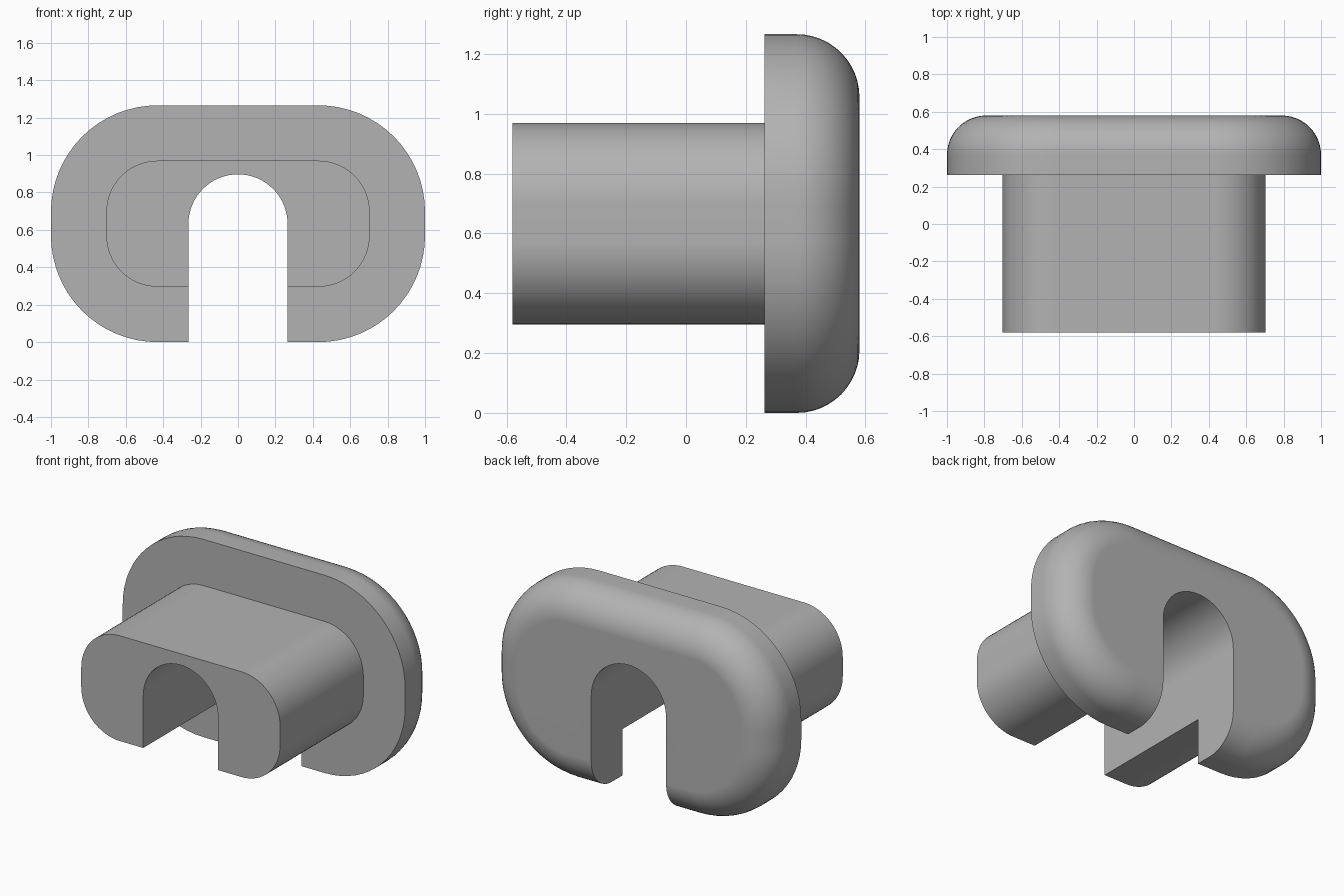
import bpy, bmesh, math

cube = bpy.data.objects.get("Cube")
if cube:
    bpy.data.objects.remove(cube, do_unlink=True)

MID_Z = 0.633
CORNER_X, CORNER_Z = 0.43, 0.063   # shared centres of the corner arcs
SEGMENTS = 16

grey = bpy.data.materials.new("plain grey")
grey.use_nodes = True
colour = (0.45, 0.45, 0.45, 1)
grey.diffuse_color = colour
grey.node_tree.nodes["Principled BSDF"].inputs["Base Color"].default_value = colour


def rounded_outline(radius):
    """Rounded rectangle around the shared corner centres."""
    points = []
    for corner, (sx, sz) in enumerate([(1, 1), (-1, 1), (-1, -1), (1, -1)]):
        for i in range(SEGMENTS + 1):
            a = (corner + i / SEGMENTS) * math.pi / 2
            points.append((sx * CORNER_X + radius * math.cos(a),
                           MID_Z + sz * CORNER_Z + radius * math.sin(a)))
    return points


def loft(name, sections):
    """Skin a list of (y, outline) sections and cap both ends."""
    bm = bmesh.new()
    rings = [[bm.verts.new((x, y, z)) for x, z in outline] for y, outline in sections]
    for a, b in zip(rings, rings[1:]):
        for i in range(len(a)):
            j = (i + 1) % len(a)
            bm.faces.new((a[i], a[j], b[j], b[i]))
    bm.faces.new(rings[0])
    bm.faces.new(rings[-1])
    bmesh.ops.recalc_face_normals(bm, faces=bm.faces)
    mesh = bpy.data.meshes.new(name)
    bm.to_mesh(mesh)
    bm.free()
    mesh.materials.append(grey)
    obj = bpy.data.objects.new(name, mesh)
    bpy.context.collection.objects.link(obj)
    return obj


# Plug, flange and the rounded back rim as one skin
FRONT, STEP, BACK = -0.58, 0.262, 0.58
PLUG_R, FLANGE_R, FILLET = 0.274, 0.57, 0.21
profile = [(FRONT, PLUG_R), (STEP, PLUG_R), (STEP, FLANGE_R)]
for i in range(13):
    a = i / 12 * math.pi / 2
    profile.append((BACK - FILLET + FILLET * math.sin(a),
                    FLANGE_R - FILLET + FILLET * math.cos(a)))
body = loft("flanged_plug", [(y, rounded_outline(r)) for y, r in profile])

# Arched slot cut from front to back
SLOT_R, ARCH_Z = 0.265, 0.632
arch = [(SLOT_R * math.cos(i / 32 * math.pi), ARCH_Z + SLOT_R * math.sin(i / 32 * math.pi))
        for i in range(33)]
slot = [(SLOT_R, -0.2)] + arch + [(-SLOT_R, -0.2)]
cutter = loft("slot_cutter", [(-1, slot), (1, slot)])
cutter.hide_render = True

bpy.ops.object.select_all(action='DESELECT')
body.select_set(True)
bpy.context.view_layer.objects.active = body
cut = body.modifiers.new("slot", 'BOOLEAN')
cut.operation = 'DIFFERENCE'
cut.solver = 'EXACT'
cut.object = cutter
bpy.ops.object.modifier_apply(modifier=cut.name)
bpy.data.objects.remove(cutter, do_unlink=True)

# Smooth curves, crisp edges, flat caps
bpy.ops.object.shade_smooth_by_angle(angle=math.radians(30))
weighted = body.modifiers.new("flat_caps", 'WEIGHTED_NORMAL')
weighted.keep_sharp = True
